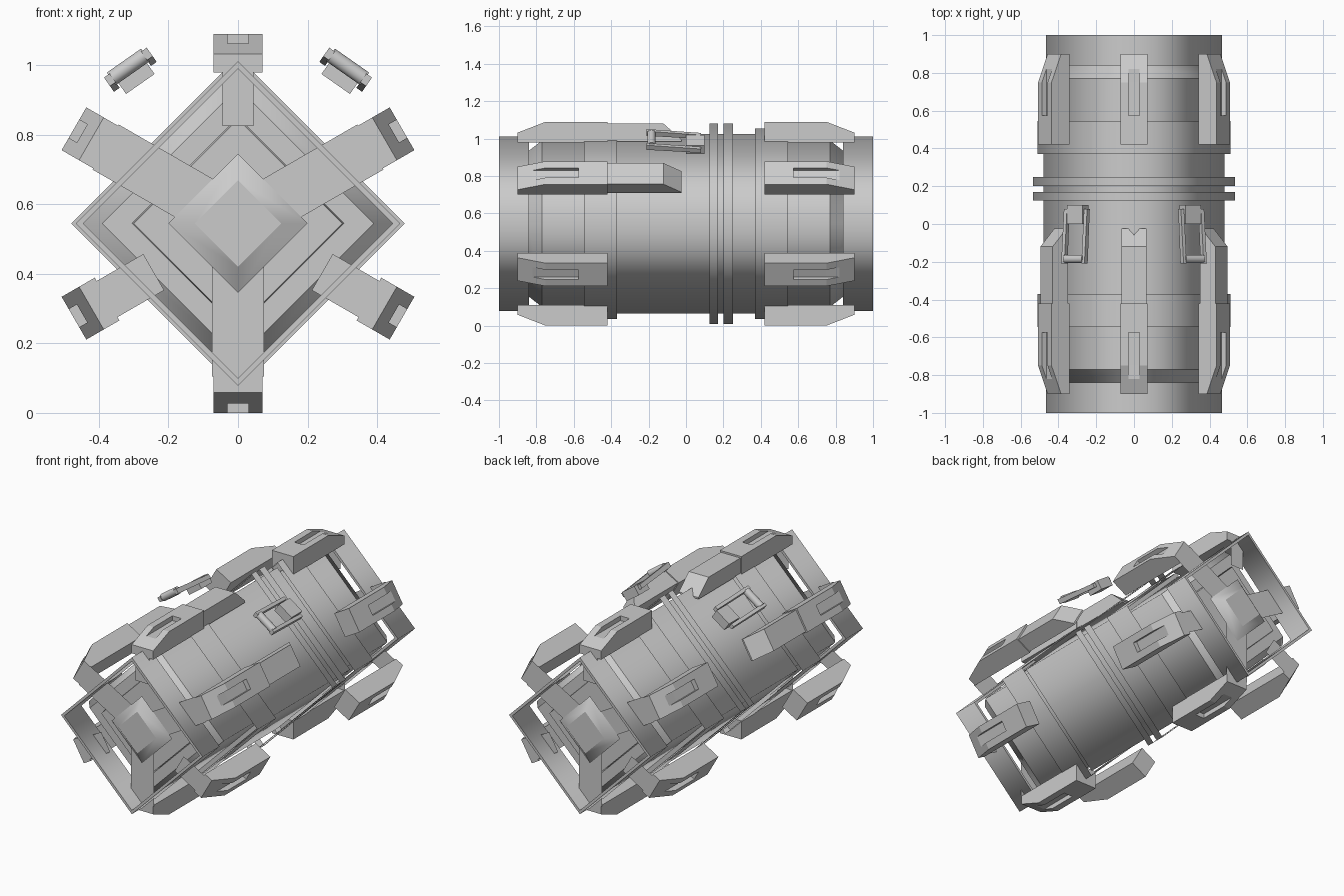
import bpy, bmesh, math
from mathutils import Vector

cube = bpy.data.objects.get("Cube")
if cube:
    bpy.data.objects.remove(cube)

CENTRE_Z = 0.545

grey = bpy.data.materials.new("light_grey_metal")
grey.use_nodes = True
colour = (0.6, 0.6, 0.6, 1)
grey.diffuse_color = colour
grey.node_tree.nodes["Principled BSDF"].inputs["Base Color"].default_value = colour


def finish(name, bm, smooth=False):
    bmesh.ops.recalc_face_normals(bm, faces=bm.faces)
    for f in bm.faces:
        f.smooth = smooth and f.tag
    mesh = bpy.data.meshes.new(name)
    bm.to_mesh(mesh)
    bm.free()
    mesh.materials.append(grey)
    obj = bpy.data.objects.new(name, mesh)
    bpy.context.collection.objects.link(obj)
    return obj


def frame(angle):
    """Radial and tangent directions at an angle around the y axis."""
    a = math.radians(angle)
    return Vector((math.cos(a), 0, math.sin(a))), Vector((math.sin(a), 0, -math.cos(a)))


def place(angle, t, y, r):
    radial, tangent = frame(angle)
    return tangent * t + radial * r + Vector((0, y, CENTRE_Z))


def diamond(name, profile, cap=False):
    """Four-sided shell around the y axis; each (y, r) section shades smoothly."""
    bm = bmesh.new()

    def ring(y, r):
        return [bm.verts.new(place(k * 90, 0, y, r)) for k in range(4)]
    for a, b in zip(profile, profile[1:]):
        ra, rb = ring(*a), ring(*b)
        for k in range(4):
            n = (k + 1) % 4
            f = bm.faces.new((ra[k], ra[n], rb[n], rb[k]))
            f.tag = a[0] != b[0]
    if cap:
        bm.faces.new(ring(*profile[-1]))
    return finish(name, bm, True)


def loft(name, angle, sections):
    """Solid through (t, [(y, r), ...]) sections, placed at an angle around the axis."""
    bm = bmesh.new()
    loops = [[bm.verts.new(place(angle, t, y, r)) for y, r in prof] for t, prof in sections]
    for la, lb in zip(loops, loops[1:]):
        for k in range(len(la)):
            n = (k + 1) % len(la)
            bm.faces.new((la[k], la[n], lb[n], lb[k]))
    bm.faces.new(loops[0])
    bm.faces.new(loops[-1])
    bmesh.ops.remove_doubles(bm, verts=bm.verts, dist=1e-5)
    return finish(name, bm)


def plate(name, angle, half, y, r0, r1):
    """Flat sheet facing along the y axis."""
    bm = bmesh.new()
    bm.faces.new([bm.verts.new(place(angle, t, y, r))
                  for t, r in ((-half, r0), (half, r0), (half, r1), (-half, r1))])
    return finish(name, bm)


# Main hull and the two thin rings around it
diamond("main_hull", [(-0.37, 0.44), (-0.37, 0.48), (0.37, 0.48), (0.37, 0.44)])
diamond("ring_front", [(0.125, 0.535), (0.17, 0.535)])
diamond("ring_back", [(0.2, 0.535), (0.25, 0.535)])

for s, end in ((-1, "front"), (1, "back")):
    def flip(points):
        return [(s * y, r) for y, r in points]

    # Hull sections towards the end
    diamond(end + "_collar", flip([(0.37, 0.51), (0.545, 0.51)]))
    diamond(end + "_neck", flip([(0.37, 0.445), (0.77, 0.445), (0.84, 0.39)]), cap=True)
    diamond(end + "_hatch", flip([(0.84, 0.305), (0.86, 0.3)]), cap=True)
    diamond(end + "_hub", flip([(0.905, 0.2), (0.95, 0.125)]), cap=True)
    diamond(end + "_end_tube", flip([(0.84, 0.445), (0.84, 0.467), (1, 0.467),
                                     (1, 0.445), (0.84, 0.445)]))

    # Six slotted clamps with the sheet spokes that carry them
    full = flip([(0.9, 0.435), (0.9, 0.487), (0.82, 0.518), (0.75, 0.545),
                 (0.575, 0.545), (0.575, 0.545), (0.42, 0.545), (0.42, 0.435)])
    slot = flip([(0.9, 0.435), (0.9, 0.487), (0.82, 0.518), (0.75, 0.517),
                 (0.575, 0.517), (0.575, 0.545), (0.42, 0.545), (0.42, 0.435)])
    for angle in range(30, 390, 60):
        loft(f"{end}_clamp_{angle}", angle,
             [(-0.071, full), (-0.03, full), (-0.03, slot),
              (0.03, slot), (0.03, full), (0.071, full)])
        if angle in (30, 150, 270):
            plate(f"{end}_long_spoke_{angle}", angle, 0.075, s * 0.9, 0.08, 0.44)
        else:
            half = 0.045 if angle == 90 else 0.06
            plate(f"{end}_short_spoke_{angle}", angle, half, s * 0.9, 0.28, 0.45)

# Tapered rails behind the three upper front clamps
rail = [(-0.42, 0.44), (-0.42, 0.535), (-0.12, 0.535), (-0.025, 0.45), (-0.025, 0.44)]
for angle in (30, 90, 150):
    loft(f"rail_{angle}", angle, [(-0.065, rail), (0.065, rail)])

# Two lifting handles above the upper sides
block = [(0, 0.49), (0, 0.545), (0.1, 0.545), (0.1, 0.49)]
arm = [(0.08, 0.515), (0.08, 0.54), (-0.21, 0.565), (-0.21, 0.535)]
for side, angle in (("left", 55), ("right", 125)):
    loft(side + "_handle_block", angle, [(-0.05, block), (0.05, block)])
    for k, t in enumerate((-0.075, 0.055)):
        loft(f"{side}_handle_arm_{k}", angle, [(t, arm), (t + 0.02, arm)])
    bpy.ops.mesh.primitive_cylinder_add(
        vertices=16, radius=0.022, depth=0.12, location=place(angle, 0, -0.185, 0.55),
        rotation=frame(angle)[1].to_track_quat('Z', 'Y').to_euler())
    grip = bpy.context.object
    grip.name = side + "_handle_grip"
    grip.data.materials.append(grey)
    bpy.ops.object.shade_smooth_by_angle()
